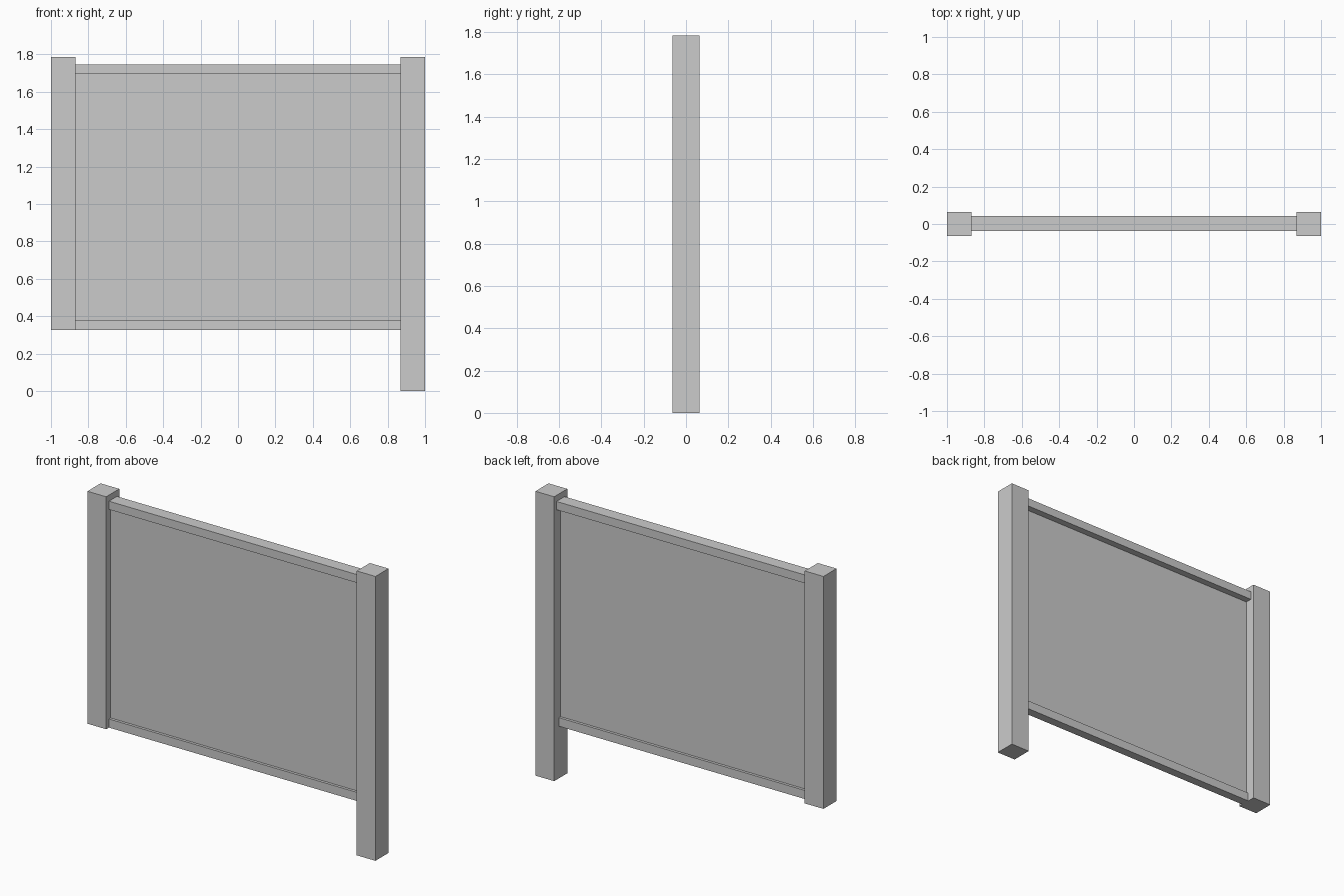
import bpy
import bmesh
from mathutils import Matrix, Vector

if "Cube" in bpy.data.objects:
    bpy.data.objects.remove(bpy.data.objects["Cube"])


def box(name, lo, hi):
    """Axis-aligned box between two opposite corners."""
    lo, hi = Vector(lo), Vector(hi)
    bm = bmesh.new()
    bmesh.ops.create_cube(bm, size=1, matrix=Matrix.Diagonal((*(hi - lo), 1)))
    mesh = bpy.data.meshes.new(name)
    bm.to_mesh(mesh)
    bm.free()
    obj = bpy.data.objects.new(name, mesh)
    obj.location = (lo + hi) / 2
    bpy.context.collection.objects.link(obj)
    return obj


POST = 0.13            # square post section
HALF = POST / 2
INNER = 1 - POST       # inner face of the posts
TOP = 1.785
BASE = 0.326           # underside of the fence and the short post

# Posts: short one on the left, full height on the right
box("short_post", (-1, -HALF, BASE), (-INNER, HALF, TOP))
box("tall_post", (INNER, -HALF, 0), (1, HALF, TOP))

# Rails: the top one is deeper towards the back
box("top_rail", (-INNER, -0.038, 1.695), (INNER, 0.042, 1.747))
box("bottom_rail", (-INNER, -0.038, BASE), (INNER, 0.017, 0.38))

# Thin infill panel between the rails
box("panel", (-INNER, -0.021, 0.38), (INNER, 0.0, 1.695))
